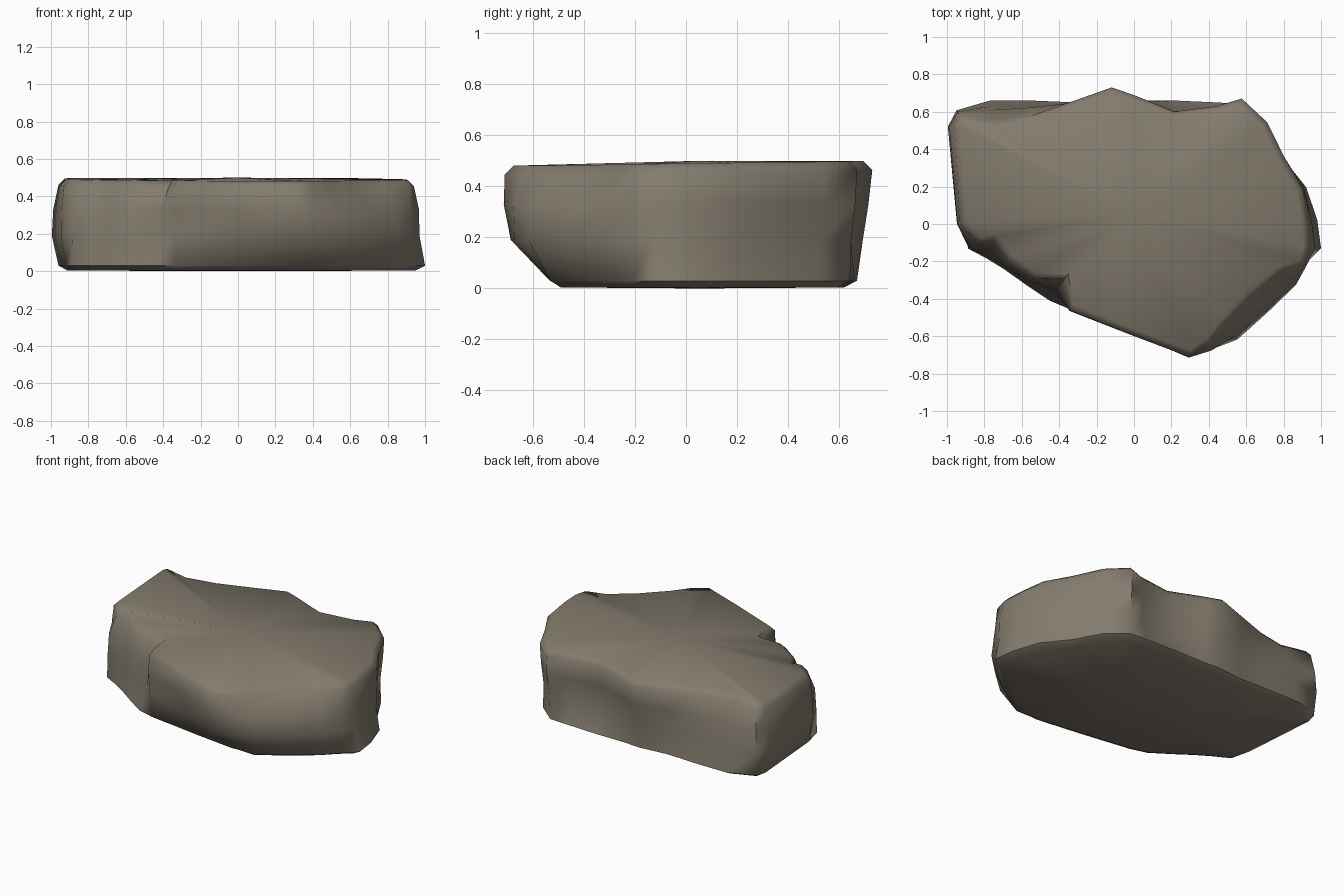
import bpy, bmesh, math
from mathutils import Vector

if "Cube" in bpy.data.objects:
    bpy.data.objects.remove(bpy.data.objects["Cube"])

# Rock outline seen from above, counter-clockwise from the left:
# x, y, then how far the top edge, waist and foot are set in from it
OUTLINE = [
    (-1.0, .52, .04, .00, .04), (-.95, .00, .02, .00, .03), (-.91, -.15, .09, .03, .03),
    (-.80, -.20, .12, .03, .02), (-.70, -.25, .06, .02, .01), (-.57, -.33, .05, .02, .00),
    (-.45, -.41, .14, .05, .00), (-.35, -.48, .02, .02, .04), (.00, -.61, .01, .03, .12),
    (.29, -.73, .02, .02, .20), (.42, -.69, .05, .00, .17), (.56, -.63, .12, .00, .12),
    (.72, -.48, .13, .00, .08), (.87, -.33, .11, .00, .05), (.94, -.23, .03, .02, .03),
    (1.0, -.13, .06, .03, .00), (.98, .02, .05, .03, .00), (.93, .20, .03, .03, .01),
    (.82, .37, .02, .05, .03), (.72, .55, .01, .03, .03), (.58, .68, .01, .03, .04),
    (.44, .66, .03, .06, .01), (.22, .66, .06, .08, .00), (.00, .70, .01, .05, .04),
    (-.12, .73, .00, .03, .06), (-.32, .68, .02, .05, .03), (-.55, .67, .09, .04, .01),
    (-.77, .66, .12, .03, .00), (-.95, .61, .04, .00, .02),
]
N = len(OUTLINE)


def outward(i):
    """Outward direction of the outline at point i."""
    a, b = Vector(OUTLINE[i - 1][:2]), Vector(OUTLINE[(i + 1) % N][:2])
    t = (b - a).normalized()
    return Vector((t.y, -t.x))


# Levels: height and a rule for the inset from top, waist and foot values
LEVELS = [
    (.004, lambda t, m, f: f + .05),
    (.03, lambda t, m, f: f),
    (.19, lambda t, m, f: m + f * .12),
    (.33, lambda t, m, f: m * .5 + t * .3),
    (.455, lambda t, m, f: t),
    (.49, lambda t, m, f: t + .035),
]

# Stacked rings joined into walls, closed by flat caps
bm = bmesh.new()
rings = []
for z, rule in LEVELS:
    ring = []
    for i, (x, y, t, m, f) in enumerate(OUTLINE):
        p = Vector((x, y)) - outward(i) * rule(t, m, f)
        tilt = .012 * y if z > .4 else 0          # top rises slightly to the back
        ring.append(bm.verts.new((p.x, p.y, z + tilt)))
    rings.append(ring)
for low, high in zip(rings, rings[1:]):
    for i in range(N):
        j = (i + 1) % N
        bm.faces.new((low[i], low[j], high[j], high[i]))
for ring, z in ((rings[0], 0.0), (rings[-1], .5)):
    centre = bm.verts.new((0, .05, z))
    for i in range(N):
        bm.faces.new((ring[i], ring[(i + 1) % N], centre))
bmesh.ops.recalc_face_normals(bm, faces=bm.faces)

mesh = bpy.data.meshes.new("flat_rock")
bm.to_mesh(mesh)
bm.free()
rock = bpy.data.objects.new("flat_rock", mesh)
bpy.context.collection.objects.link(rock)

# Single grey-brown stone colour
stone = bpy.data.materials.new("grey_brown_stone")
stone.diffuse_color = (.23, .20, .155, 1)
stone.use_nodes = True
stone.node_tree.nodes["Principled BSDF"].inputs["Base Color"].default_value = stone.diffuse_color
mesh.materials.append(stone)

# Soft worn edges, with only the hard breaks left sharp
bpy.context.view_layer.objects.active = rock
rock.select_set(True)
bpy.ops.object.shade_smooth_by_angle(angle=math.radians(55))
